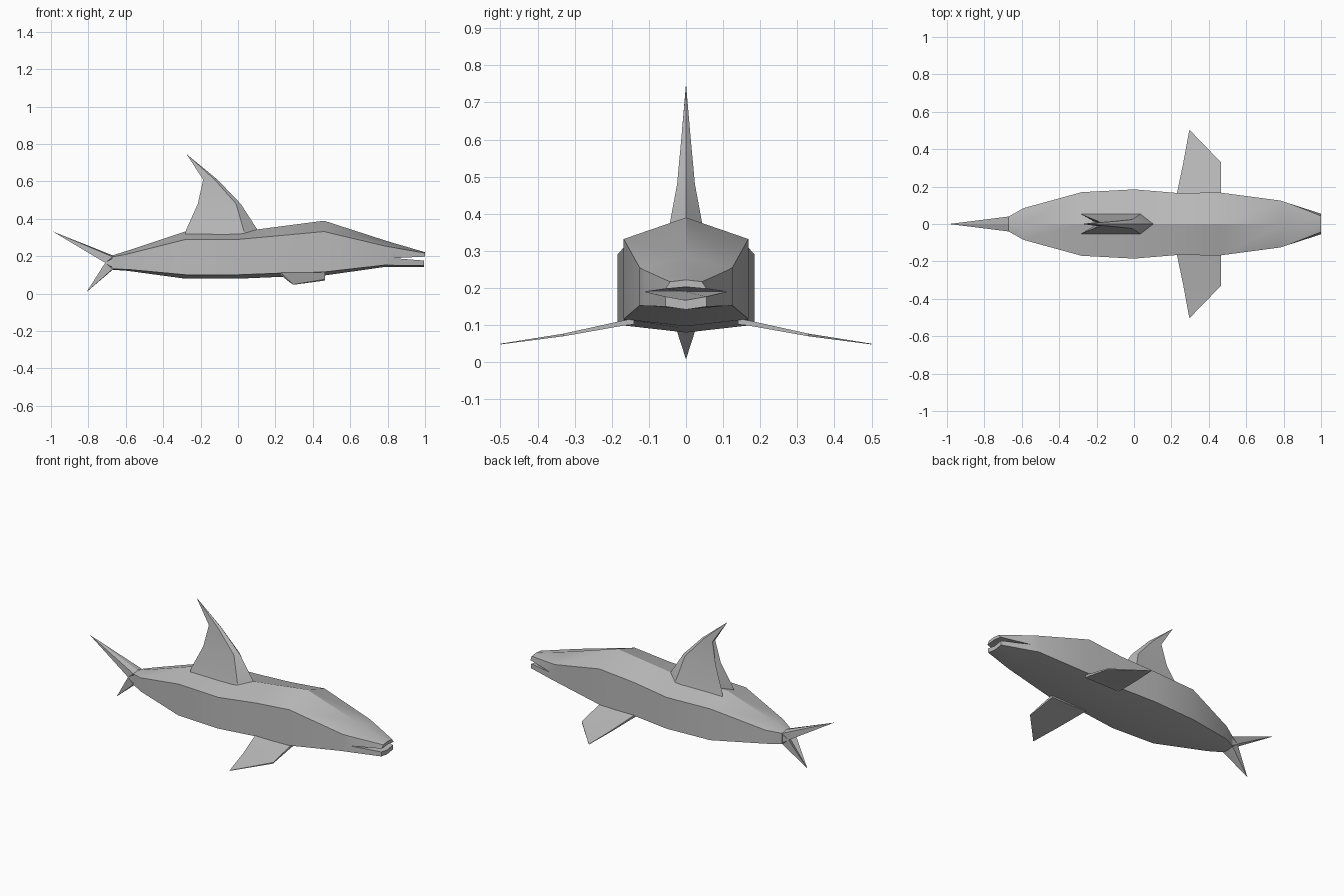
import bpy, bmesh, math

if "Cube" in bpy.data.objects:
    bpy.data.objects.remove(bpy.data.objects["Cube"])

grey = bpy.data.materials.new("skin grey")
grey.diffuse_color = (0.5, 0.5, 0.5, 1)
grey.use_nodes = True
grey.node_tree.nodes["Principled BSDF"].inputs["Base Color"].default_value = grey.diffuse_color


def finish(name, bm, angle=25):
    bmesh.ops.remove_doubles(bm, verts=bm.verts[:], dist=0.0005)
    bmesh.ops.recalc_face_normals(bm, faces=bm.faces[:])
    mesh = bpy.data.meshes.new(name)
    bm.to_mesh(mesh)
    bm.free()
    mesh.materials.append(grey)
    ob = bpy.data.objects.new(name, mesh)
    bpy.context.collection.objects.link(ob)
    bpy.ops.object.select_all(action='DESELECT')
    ob.select_set(True)
    bpy.context.view_layer.objects.active = ob
    bpy.ops.object.shade_smooth_by_angle(angle=math.radians(angle))
    return ob


def loft(bm, rings, start=True, end=True):
    """Skin a list of closed rings with equal point counts."""
    loops = [[bm.verts.new(p) for p in r] for r in rings]
    n = len(loops[0])
    for a, b in zip(loops, loops[1:]):
        for i in range(n):
            j = (i + 1) % n
            bm.faces.new((a[i], a[j], b[j], b[i]))
    if start:
        bm.faces.new(loops[0])
    if end:
        bm.faces.new(loops[-1])


# body: x, ridge z, shoulder z, lower edge z, keel z, half width
sections = [
    (-0.67, 0.205, 0.197, 0.132, 0.128, 0.040),
    (-0.59, 0.230, 0.212, 0.130, 0.122, 0.085),
    (-0.28, 0.333, 0.290, 0.101, 0.080, 0.170),
    (0.00, 0.330, 0.290, 0.101, 0.080, 0.185),
    (0.23, 0.360, 0.311, 0.110, 0.090, 0.166),
    (0.46, 0.390, 0.332, 0.116, 0.097, 0.168),
    (0.785, 0.285, 0.255, 0.153, 0.143, 0.125),
    (0.83, 0.271, 0.247, 0.152, 0.143, 0.110),
]
bm = bmesh.new()
loft(bm, [[(x, 0, t), (x, w, s), (x, w, (s + l) / 2 if x < 0.8 else 0.19), (x, w, l),
           (x, 0, k),
           (x, -w, l), (x, -w, (s + l) / 2 if x < 0.8 else 0.19), (x, -w, s)]
          for x, t, s, l, k, w in sections], end=False)

# jaws, split by a wedge shaped mouth
x, t, s, l, k, w = sections[-1]
upper = [[(x, 0, t), (x, w, s), (x, w, 0.19), (x, 0, 0.19), (x, -w, 0.19), (x, -w, s)],
         [(1, 0, 0.222), (1, 0.043, 0.217), (1, 0.055, 0.198), (1, 0, 0.203),
          (1, -0.055, 0.198), (1, -0.043, 0.217)]]
lower = [[(x, 0, 0.19), (x, w, 0.19), (x, w, l), (x, 0, k), (x, -w, l), (x, -w, 0.19)],
         [(0.995, 0, 0.167), (0.995, 0.055, 0.177), (0.995, 0.055, 0.15),
          (0.995, 0, 0.142), (0.995, -0.055, 0.15), (0.995, -0.055, 0.177)]]
loft(bm, upper, start=False)
loft(bm, lower, start=False)
finish("body", bm)

# dorsal fin: z, front x, middle x, rear x, rear notch x, half width
levels = [
    (0.30, 0.120, 0.040, -0.285, -0.19, 0.058),
    (0.34, 0.105, 0.030, -0.278, -0.19, 0.050),
    (0.48, 0.015, -0.010, -0.215, -0.185, 0.024),
    (0.61, -0.110, -0.125, -0.186, -0.178, 0.012),
    (0.745, -0.274, -0.274, -0.275, -0.274, 0.0005),
]
bm = bmesh.new()
loft(bm, [[(f, 0, z), (m, w, z), (r, w, z), (n, 0, z), (r, -w, z), (m, -w, z)]
          for z, f, m, r, n, w in levels])
finish("dorsal_fin", bm, 15)

# pectoral fins: y, rear x, front x, low z, high z
spans = [(0.14, 0.225, 0.465, 0.102, 0.118), (0.167, 0.230, 0.465, 0.099, 0.113),
         (0.33, 0.264, 0.465, 0.070, 0.077), (0.50, 0.295, 0.300, 0.048, 0.050)]
for side, name in ((1, "left_pectoral_fin"), (-1, "right_pectoral_fin")):
    bm = bmesh.new()
    loft(bm, [[(r, side * y, a), (f, side * y, a), (f, side * y, b), (r, side * y, b)]
              for y, r, f, a, b in spans])
    finish(name, bm, 15)

# tail lobes: pyramids with a hollow rear edge
for name, root_z, tip in (("upper_tail_lobe", 0.205, (-0.99, 0, 0.332)),
                          ("lower_tail_lobe", 0.128, (-0.81, 0, 0.008))):
    edge_z = 0.197 if root_z > 0.165 else 0.132
    bm = bmesh.new()
    base = [bm.verts.new(p) for p in (
        (-0.67, 0, root_z), (-0.67, 0.04, edge_z), (-0.71, 0.035, 0.165),
        (-0.69, 0, 0.165), (-0.71, -0.035, 0.165), (-0.67, -0.04, edge_z))]
    peak = bm.verts.new(tip)
    for i in range(6):
        bm.faces.new((base[i], base[(i + 1) % 6], peak))
    bm.faces.new(base)
    finish(name, bm, 15)

# short stem joining the body to the tail lobes
bm = bmesh.new()
loft(bm, [[(-0.66, 0.04, 0.195), (-0.66, 0.04, 0.133), (-0.66, -0.04, 0.133), (-0.66, -0.04, 0.195)],
          [(-0.71, 0.035, 0.166), (-0.71, 0.035, 0.164), (-0.71, -0.035, 0.164), (-0.71, -0.035, 0.166)]])
finish("tail_stem", bm, 15)
